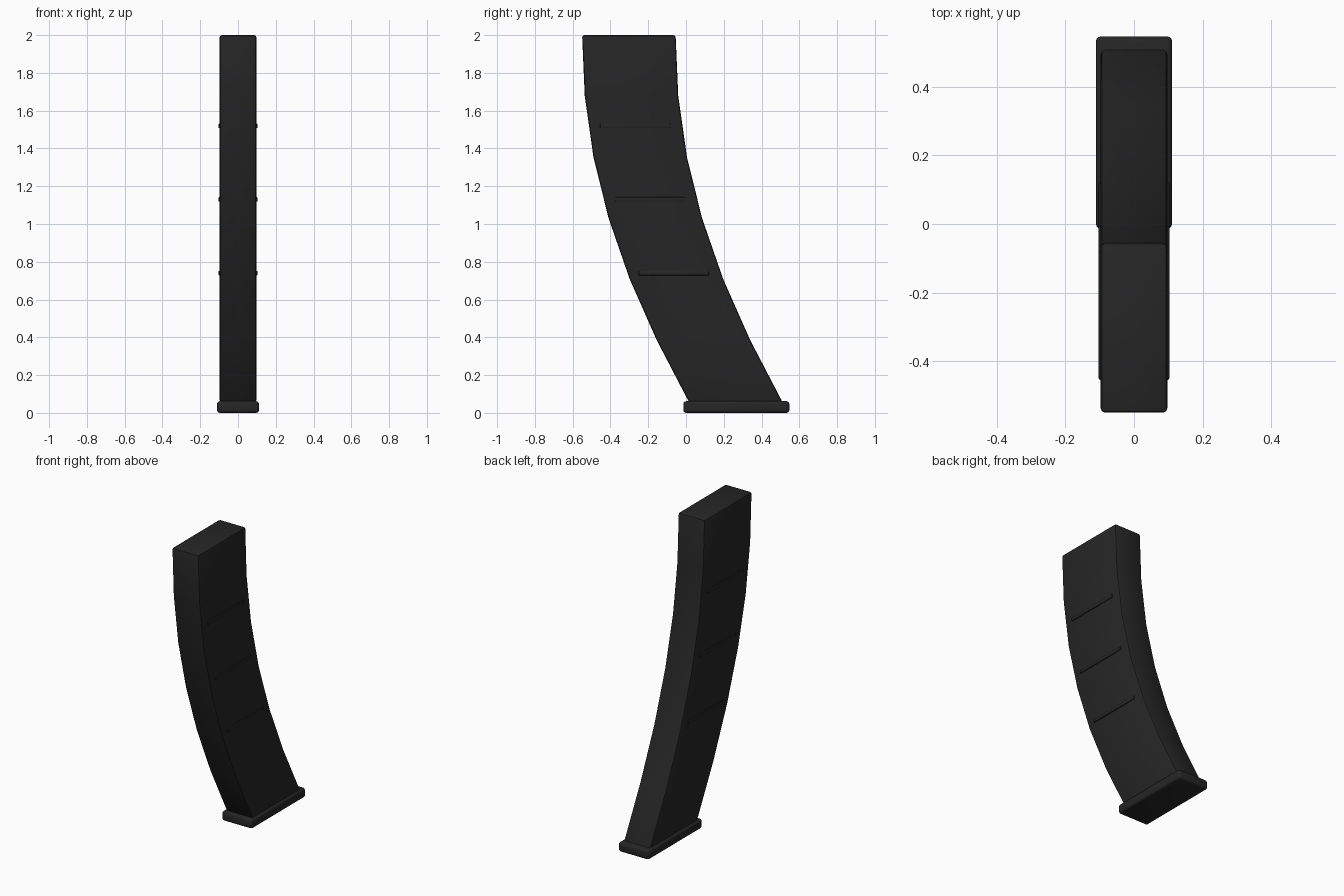
import bpy, bmesh

if "Cube" in bpy.data.objects:
    bpy.data.objects.remove(bpy.data.objects["Cube"])

black = bpy.data.materials.new("matte_black")
black.diffuse_color = (0.019, 0.019, 0.019, 1)
black.use_nodes = True
black.node_tree.nodes["Principled BSDF"].inputs["Base Color"].default_value = black.diffuse_color


def finish(name, bm, bevel, segments):
    bmesh.ops.recalc_face_normals(bm, faces=bm.faces)
    me = bpy.data.meshes.new(name)
    bm.to_mesh(me)
    bm.free()
    me.materials.append(black)
    ob = bpy.data.objects.new(name, me)
    bpy.context.collection.objects.link(ob)
    mod = ob.modifiers.new("bevel", 'BEVEL')
    mod.width = bevel
    mod.segments = segments
    mod.limit_method = 'ANGLE'
    bpy.ops.object.select_all(action='DESELECT')
    ob.select_set(True)
    bpy.context.view_layer.objects.active = ob
    bpy.ops.object.modifier_apply(modifier="bevel")
    bpy.ops.object.shade_smooth_by_angle(angle=0.6)
    return ob


def box(name, lo, hi, bevel, segments=2):
    bm = bmesh.new()
    bmesh.ops.create_cube(bm, size=1)
    for v in bm.verts:
        v.co = [(a + b) / 2 + c * (b - a) for a, b, c in zip(lo, hi, v.co)]
    return finish(name, bm, bevel, segments)


# Curved body: rectangular sections shifted along y
DEPTH, HALF = 0.495, 0.097
front = [(-0.55, 2.0), (-0.536, 1.677), (-0.49, 1.354), (-0.41, 1.031),
         (-0.298, 0.708), (-0.155, 0.385), (0.017, 0.055)]
bm = bmesh.new()
rings = [[bm.verts.new((x, y + d, z)) for x, d in
          ((-HALF, 0), (HALF, 0), (HALF, DEPTH), (-HALF, DEPTH))] for y, z in front]
for a, b in zip(rings, rings[1:]):
    for i in range(4):
        j = (i + 1) % 4
        bm.faces.new((a[i], a[j], b[j], b[i]))
bm.faces.new(rings[0])
bm.faces.new(rings[-1])
finish("magazine_body", bm, 0.012, 2)

# Base plate
box("base_plate", (-0.111, -0.014, 0), (0.111, 0.547, 0.062), 0.015, 3)

# Grip ribs on both sides
for i, (y, z) in enumerate([(-0.268, 1.52), (-0.19, 1.13), (-0.065, 0.74)]):
    for side, s in (("left", -1), ("right", 1)):
        xs = sorted((s * 0.085, s * 0.103))
        box(f"{side}_rib_{i + 1}", (xs[0], y - 0.186, z - 0.012),
            (xs[1], y + 0.186, z + 0.012), 0.004)
